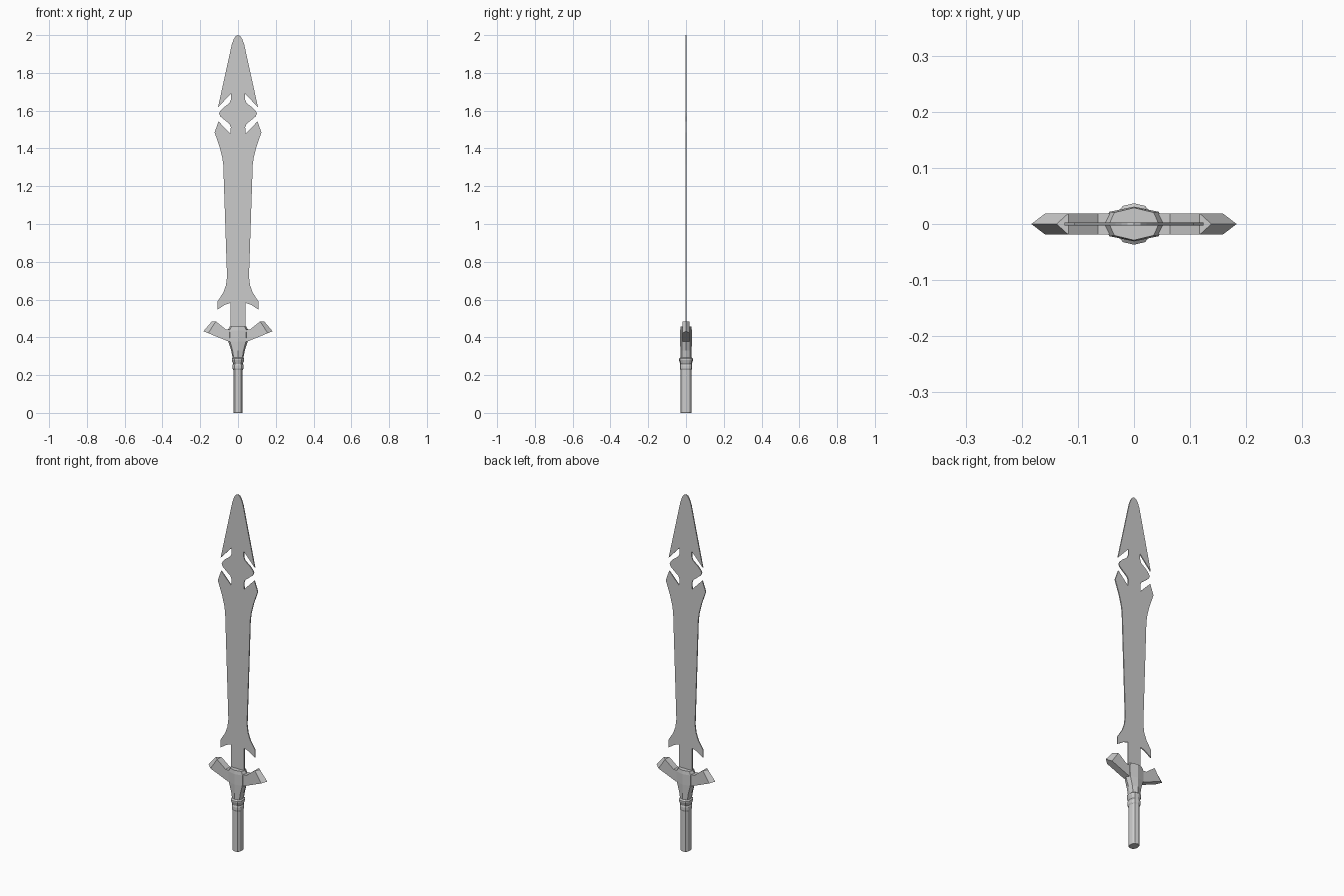
import bpy, bmesh

if "Cube" in bpy.data.objects:
    bpy.data.objects.remove(bpy.data.objects["Cube"])


def make_object(name, verts, faces):
    """Mesh object from vertices and faces with consistent normals."""
    me = bpy.data.meshes.new(name)
    me.from_pydata(verts, [], faces)
    bm = bmesh.new()
    bm.from_mesh(me)
    bmesh.ops.recalc_face_normals(bm, faces=bm.faces)
    bm.to_mesh(me)
    bm.free()
    ob = bpy.data.objects.new(name, me)
    bpy.context.collection.objects.link(ob)
    return ob


def loft(name, shape, sections):
    """Stack scaled copies of a cross-section; sections are (z, half_x, half_y)."""
    n = len(shape)
    verts = [(x * sx, y * sy, z) for z, sx, sy in sections for x, y in shape]
    faces = [(r * n + i, r * n + (i + 1) % n, (r + 1) * n + (i + 1) % n, (r + 1) * n + i)
             for r in range(len(sections) - 1) for i in range(n)]
    faces += [tuple(range(n)), tuple(range(len(verts) - n, len(verts)))]
    return make_object(name, verts, faces)


def full_section(quarter):
    """Mirror a quarter profile (from +x axis to +y axis) into a closed loop."""
    half = quarter + [(-x, y) for x, y in reversed(quarter[:-1])]
    return half + [(x, -y) for x, y in reversed(half[1:-1])]


# Blade: right half of the outline, mirrored, then extruded thin
outline = [
    (0.012, 1.995), (0.022, 1.98), (0.033, 1.95), (0.106, 1.617),
    (0.038, 1.69), (0.037, 1.66), (0.045, 1.64), (0.078, 1.615), (0.094, 1.597),
    (0.1, 1.585), (0.094, 1.57), (0.068, 1.548), (0.045, 1.53), (0.038, 1.512),
    (0.041, 1.478), (0.103, 1.543), (0.124, 1.485), (0.098, 1.41), (0.084, 1.355),
    (0.078, 1.315), (0.058, 0.72), (0.064, 0.675), (0.078, 0.637), (0.108, 0.59),
    (0.108, 0.547), (0.068, 0.573), (0.041, 0.582), (0.04, 0.44),
]
loop = [(0, 2.0)] + outline + [(-x, z) for x, z in reversed(outline)]
T = 0.003
n = len(loop)
verts = [(x, y, z) for y in (-T, T) for x, z in loop]
faces = [tuple(range(n)), tuple(range(n, 2 * n))]
faces += [(i, (i + 1) % n, n + (i + 1) % n, n + i) for i in range(n)]
make_object("blade", verts, faces)

# Guard core: faceted block tapering down to the grip
core_shape = full_section([(1, 0), (0.8, 0.7), (0, 1)])
loft("guard_core", core_shape, [
    (0.285, 0.027, 0.029), (0.33, 0.036, 0.03), (0.378, 0.052, 0.031),
    (0.437, 0.055, 0.031), (0.457, 0.044, 0.029)])

# Guard arms: flat-sided prongs with a vertical ridge at the outer end
arm = [(0.03, 0.378), (0.05, 0.378), (0.158, 0.422), (0.117, 0.484), (0.064, 0.442), (0.03, 0.442)]
for name, s in (("guard_arm_right", 1), ("guard_arm_left", -1)):
    verts = [(s * x, y, z) for y in (-0.019, 0.019) for x, z in arm]
    verts += [(s * 0.183, 0, 0.432), (s * 0.138, 0, 0.485)]
    faces = [tuple(range(6)), tuple(range(6, 12))]
    faces += [(i, (i + 1) % 6, 6 + (i + 1) % 6, 6 + i) for i in (0, 1, 3, 4, 5)]
    faces += [(2, 3, 13, 12), (8, 9, 13, 12), (2, 12, 8), (3, 13, 9)]
    make_object(name, verts, faces)

# Grip with its rim, and the collar under the guard
grip_shape = full_section([(1, 0), (0.93, 0.5), (0.6, 0.87), (0, 1)])
loft("grip", grip_shape, [
    (0, 0.023, 0.028), (0.004, 0.025, 0.03), (0.228, 0.025, 0.03),
    (0.236, 0.029, 0.033), (0.252, 0.029, 0.033), (0.262, 0.025, 0.03)])
loft("collar", grip_shape, [
    (0.258, 0.025, 0.03), (0.28, 0.033, 0.037), (0.288, 0.033, 0.037), (0.294, 0.027, 0.029)])
